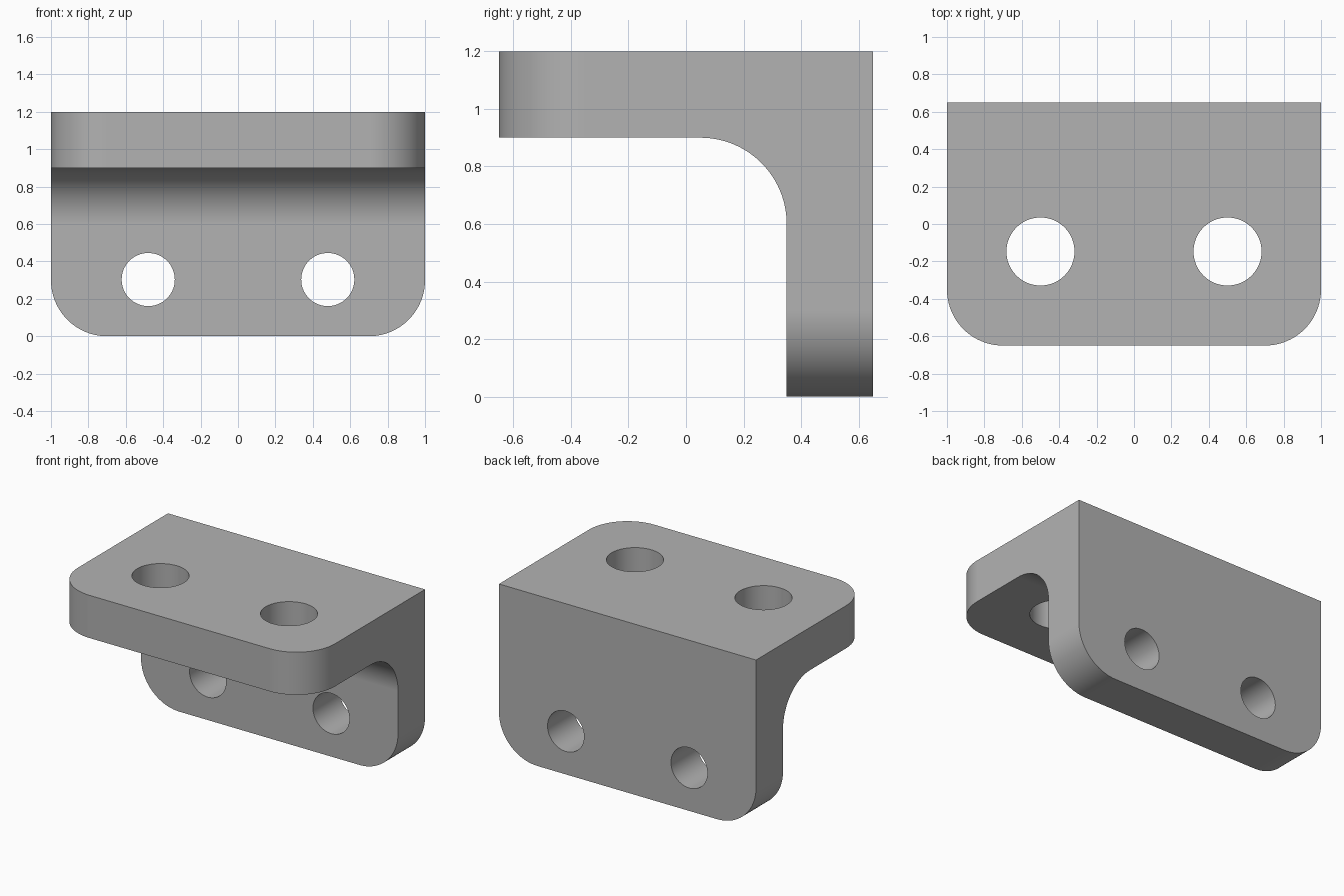
import bpy, bmesh, math
from mathutils import Matrix

cube = bpy.data.objects.get("Cube")
if cube:
    bpy.data.objects.remove(cube, do_unlink=True)

WIDTH, DEPTH, HEIGHT, THICK, RADIUS = 2.0, 1.3, 1.2, 0.3, 0.3
FRONT, BACK = -DEPTH / 2, DEPTH / 2

grey = bpy.data.materials.new("plain grey")
grey.use_nodes = True
colour = (0.448, 0.448, 0.448, 1)
grey.diffuse_color = colour
grey.node_tree.nodes["Principled BSDF"].inputs["Base Color"].default_value = colour


def make_object(name, bm):
    mesh = bpy.data.meshes.new(name)
    bm.to_mesh(mesh)
    bm.free()
    mesh.materials.append(grey)
    obj = bpy.data.objects.new(name, mesh)
    bpy.context.collection.objects.link(obj)
    return obj


# Side profile: two flanges joined by an inner fillet
inner, under = BACK - THICK, HEIGHT - THICK
profile = [(FRONT, HEIGHT), (FRONT, under)]
for i in range(25):
    a = math.pi / 2 * (1 - i / 24)
    profile.append((inner - RADIUS + RADIUS * math.cos(a),
                    under - RADIUS + RADIUS * math.sin(a)))
profile += [(inner, 0), (BACK, 0), (BACK, HEIGHT)]

# Extrude the profile across the width
bm = bmesh.new()
face = bm.faces.new([bm.verts.new((-WIDTH / 2, y, z)) for y, z in profile])
ext = bmesh.ops.extrude_face_region(bm, geom=[face])
moved = [g for g in ext["geom"] if isinstance(g, bmesh.types.BMVert)]
bmesh.ops.translate(bm, verts=moved, vec=(WIDTH, 0, 0))
bmesh.ops.recalc_face_normals(bm, faces=bm.faces)


# Round the free corners of both flanges
def is_corner(edge):
    a, b = (v.co for v in edge.verts)
    if abs(a.x - b.x) > 0.001:
        return False
    return all(abs(p.y - FRONT) < 0.001 for p in (a, b)) or \
        all(abs(p.z) < 0.001 for p in (a, b))


bmesh.ops.bevel(bm, geom=[e for e in bm.edges if is_corner(e)], offset=RADIUS,
                offset_type='OFFSET', segments=20, profile=0.5, affect='EDGES')
bracket = make_object("angle_bracket", bm)

# Bolt holes: larger pair in the top flange, smaller pair in the back flange
bm = bmesh.new()
for side in (-1, 1):
    for radius, place in (
        (0.182, Matrix.Translation((side * 0.5, -0.147, HEIGHT - THICK / 2))),
        (0.142, Matrix.Translation((side * 0.48, BACK - THICK / 2, 0.303))
            @ Matrix.Rotation(math.pi / 2, 4, 'X')),
    ):
        bmesh.ops.create_cone(bm, cap_ends=True, segments=64, radius1=radius,
                              radius2=radius, depth=THICK + 0.1, matrix=place)
cutter = make_object("hole_cutter", bm)
cutter.hide_render = True

bpy.ops.object.select_all(action='DESELECT')
bracket.select_set(True)
bpy.context.view_layer.objects.active = bracket
cut = bracket.modifiers.new("bolt holes", 'BOOLEAN')
cut.operation, cut.solver, cut.object = 'DIFFERENCE', 'EXACT', cutter
bpy.ops.object.modifier_apply(modifier=cut.name)
bpy.data.objects.remove(cutter, do_unlink=True)

# Smooth curves, crisp edges, flat faces kept flat
bpy.ops.object.shade_smooth_by_angle(angle=math.radians(30))
weighted = bracket.modifiers.new("flat faces", 'WEIGHTED_NORMAL')
weighted.keep_sharp = True
